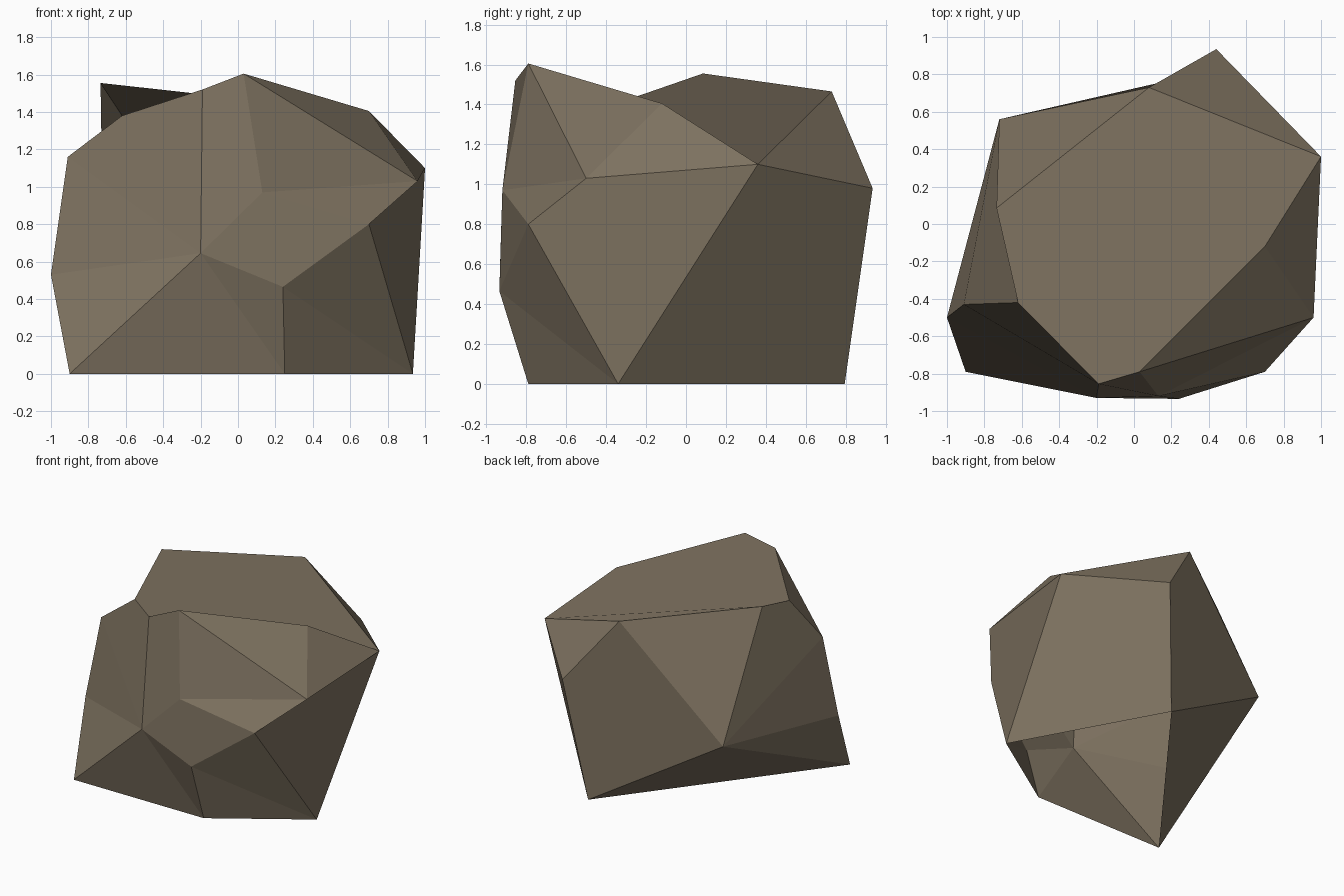
import bpy, bmesh

if "Cube" in bpy.data.objects:
    bpy.data.objects.remove(bpy.data.objects["Cube"])

# Corner points of the faceted boulder
P = {
    # top rim
    "A": (-.735, .085, 1.555), "B": (-.62, -.42, 1.38), "C": (-.19, -.855, 1.52),
    "D": (.03, -.79, 1.605), "E": (.70, -.12, 1.405), "F": (1.0, .36, 1.10),
    "S": (.08, .73, 1.465),
    # flanks
    "G": (.96, -.50, 1.03), "H": (.70, -.79, .80), "I": (.24, -.935, .465),
    "J": (-.20, -.93, .645), "K": (.13, -.92, .97), "L": (-.91, -.43, 1.16),
    "M": (-1.0, -.50, .53), "Q": (.44, .935, .98), "T": (-.72, .56, .61),
    # foot
    "N": (-.90, -.79, 0), "O": (.25, -.79, 0), "V": (.935, -.34, 0), "R": (.31, .795, 0),
}

# Facets by corner letters, each split as a fan from its first corner;
# the underside is open
FACETS = ("FSABCDE "                                  # cap
          "AST SFQ SQRT FQRV RTN "                    # back
          "BLTA LMT MNT "                             # left
          "LJCB LMJ MNJ NOJ OIJ CJKD KJIH KHG DKG "   # front
          "DGE EGF HVFG IVH OVI").split()             # right


def build(parts):
    """Mesh from lettered faces, with normals facing out."""
    bm = bmesh.new()
    verts = {k: bm.verts.new(co) for k, co in P.items()}
    faces = [bm.faces.new([verts[c] for c in f]) for f in parts]
    bmesh.ops.recalc_face_normals(bm, faces=faces)
    bm.normal_update()
    if faces[0].normal.z < 0:
        bmesh.ops.reverse_faces(bm, faces=faces)
        bm.normal_update()
    normals = [f.normal.copy() for f in faces]
    mesh = bpy.data.meshes.new("boulder")
    bm.to_mesh(mesh)
    bm.free()
    return mesh, normals


# Each facet keeps one flat normal across its fan of triangles
whole, facet_normals = build(FACETS)
bpy.data.meshes.remove(whole)
fans = [(f[0] + f[i] + f[i + 1], n) for f, n in zip(FACETS, facet_normals)
        for i in range(1, len(f) - 1)]
mesh, _ = build([f for f, n in fans])
mesh.polygons.foreach_set("use_smooth", [True] * len(mesh.polygons))
mesh.normals_split_custom_set([n for f, n in fans for k in range(3)])

# One stone colour
stone = bpy.data.materials.new("grey_brown_stone")
stone.diffuse_color = (.21, .17, .118, 1)
stone.use_nodes = True
stone.node_tree.nodes["Principled BSDF"].inputs["Base Color"].default_value = stone.diffuse_color
mesh.materials.append(stone)

boulder = bpy.data.objects.new("boulder", mesh)
bpy.context.collection.objects.link(boulder)
